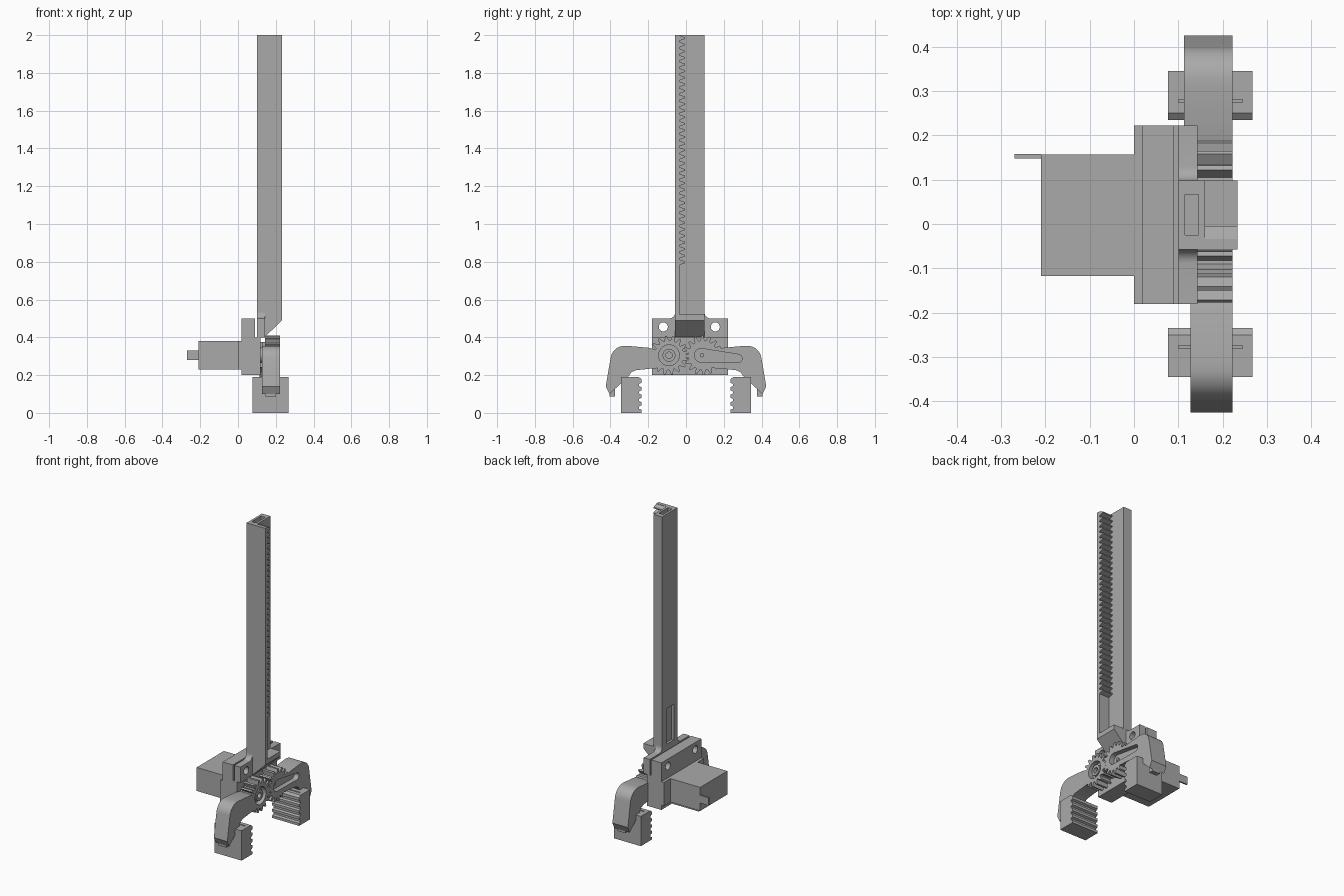
import bpy, bmesh, math
from mathutils import Vector

if "Cube" in bpy.data.objects:
    bpy.data.objects.remove(bpy.data.objects["Cube"], do_unlink=True)

grey = bpy.data.materials.new("plain_grey")
grey.use_nodes = True
grey.diffuse_color = (0.4, 0.4, 0.4, 1)
grey.node_tree.nodes["Principled BSDF"].inputs["Base Color"].default_value = (0.4, 0.4, 0.4, 1)


def prism(name, points, axis, lo, hi):
    """Extrude a 2D outline along one axis; the outline uses the other two in order."""
    place = {"x": lambda a, b, c: (c, a, b),
             "y": lambda a, b, c: (a, c, b),
             "z": lambda a, b, c: (a, b, c)}[axis]
    bm = bmesh.new()
    face = bm.faces.new([bm.verts.new(place(a, b, lo)) for a, b in points])
    ext = bmesh.ops.extrude_face_region(bm, geom=[face])
    verts = [g for g in ext["geom"] if isinstance(g, bmesh.types.BMVert)]
    bmesh.ops.translate(bm, verts=verts, vec=Vector(place(0, 0, hi - lo)))
    bmesh.ops.recalc_face_normals(bm, faces=bm.faces)
    mesh = bpy.data.meshes.new(name)
    bm.to_mesh(mesh)
    bm.free()
    ob = bpy.data.objects.new(name, mesh)
    bpy.context.collection.objects.link(ob)
    mesh.materials.append(grey)
    return ob


def box(name, x0, x1, y0, y1, z0, z1):
    return prism(name, [(x0, y0), (x1, y0), (x1, y1), (x0, y1)], "z", z0, z1)


def arc(cy, cz, r, a0=0, a1=360, n=28):
    full = a1 - a0 == 360
    angles = [math.radians(a0 + (a1 - a0) * i / (n if full else n - 1)) for i in range(n)]
    return [(cy + r * math.cos(a), cz + r * math.sin(a)) for a in angles]


def combine(ob, other, operation="DIFFERENCE"):
    mod = ob.modifiers.new("cut", "BOOLEAN")
    mod.operation, mod.object, mod.solver = operation, other, "EXACT"
    bpy.ops.object.select_all(action="DESELECT")
    bpy.context.view_layer.objects.active = ob
    ob.select_set(True)
    bpy.ops.object.modifier_apply(modifier=mod.name)
    bpy.data.objects.remove(other, do_unlink=True)


def smooth(ob):
    bpy.ops.object.select_all(action="DESELECT")
    bpy.context.view_layer.objects.active = ob
    ob.select_set(True)
    bpy.ops.object.shade_smooth_by_angle(angle=math.radians(30))


# Column: back wall with an end slot
wall = box("column_wall", 0.1, 0.16, -0.057, 0.098, 0.5, 2)
combine(wall, box("slot_cutter", 0.115, 0.145, -0.025, 0.067, 1.75, 2.1))
combine(wall, box("recess_cutter", 0.08, 0.115, -0.02, 0.05, 0.53, 0.76))

# Column: toothed rack leg
pitch, count, rack_start = 0.0349, 35, 0.78
rack = [(-0.057, 0.5), (-0.034, 0.5), (-0.034, rack_start)]
for i in range(count):
    z = rack_start + i * pitch
    rack += [(-0.034, z + 0.1 * pitch), (-0.004, z + 0.4 * pitch),
             (-0.004, z + 0.6 * pitch), (-0.034, z + 0.9 * pitch)]
rack += [(-0.034, 2), (-0.057, 2)]
prism("rack_leg", rack, "x", 0.16, 0.233)

# Sloped foot under the column
prism("column_foot", [(0.1, 0.4), (0.14, 0.4), (0.233, 0.49), (0.233, 0.52), (0.1, 0.52)],
      "y", -0.057, 0.098)

# Mount: lower block, rear plate, and front plate with fillets beside the column
box("mount_block", 0.018, 0.12, -0.18, 0.222, 0.2, 0.4)
rear = box("mount_rear_plate", 0.018, 0.09, -0.18, 0.222, 0.4, 0.5)
front = prism("mount_front_plate",
              [(-0.18, 0.4), (0.222, 0.4), (0.222, 0.5)] + arc(0.13, 0.532, 0.032, 270, 180, 7)
              + arc(-0.089, 0.532, 0.032, 0, -90, 7) + [(-0.18, 0.5)], "x", 0.1, 0.143)
for plate in (rear, front):
    for y in (-0.12, 0.155):
        combine(plate, prism("hole_cutter", arc(y, 0.455, 0.024, n=20), "x", 0, 0.2))
    smooth(plate)

# Motor body, flange and cable tab
box("motor_body", -0.21, 0.0, -0.117, 0.157, 0.23, 0.38)
box("motor_flange", 0.0, 0.018, -0.18, 0.222, 0.23, 0.38)
box("motor_tab", -0.27, -0.21, 0.148, 0.158, 0.28, 0.33)

# Gears, curved arms and gripping pads, one set per side
teeth, gear_z = 16, 0.305
for side, label in ((-1, "front"), (1, "back")):
    cy = 0.09
    outline = []
    for i in range(teeth):
        for r, f in ((0.078, 0.0), (0.078, 0.25), (0.104, 0.45), (0.104, 0.7)):
            a = math.tau * (i + f + (0.5 if side > 0 else 0)) / teeth
            outline.append((side * (cy + r * math.cos(a)), gear_z + r * math.sin(a)))
    gear = prism(label + "_gear", outline, "x", 0.143, 0.222)

    arm_shape = [(0.09, 0.24), (0.09, 0.375), (0.16, 0.335), (0.2, 0.345), (0.31, 0.355)]
    arm_shape += arc(0.325, 0.28, 0.075, 85, 8, 9)
    arm_shape += [(0.425, 0.14), (0.405, 0.1), (0.305, 0.192), (0.29, 0.215),
                  (0.265, 0.226), (0.18, 0.235)]
    arm = prism(label + "_arm", [(side * y, z) for y, z in arm_shape], "x",
                0.113 if side > 0 else 0.127, 0.222)
    combine(arm, gear, "UNION")

    if side > 0:
        # Teardrop horn pocket
        pocket = arc(0.08, 0.305, 0.036, 85, 265, 14) + arc(0.275, 0.288, 0.022, -95, 85, 12)
        combine(arm, prism("pocket_cutter", pocket, "x", 0.19, 0.3))
        prism("pocket_screw", arc(0.085, 0.305, 0.011, n=16), "x", 0.18, 0.2)
    else:
        # Bearing recess with a collar and bore
        combine(arm, prism("recess_cutter", arc(-cy, gear_z, 0.055), "x", 0.19, 0.3))
        collar = prism("pivot_collar", arc(-cy, gear_z, 0.034), "x", 0.18, 0.215)
        combine(collar, prism("bore_cutter", arc(-cy, gear_z, 0.017), "x", 0.195, 0.3))
        smooth(collar)
    smooth(arm)
    prism(label + "_axle", arc(side * cy, gear_z, 0.04), "x", 0.1, 0.15)

    # Pad with a rippled gripping face and a thin slot in its top
    pad_shape = [(0.345, 0), (0.345, 0.19), (0.25, 0.19), (0.235, 0.178)]
    for i in range(4):
        z = 0.16 - i * 0.04
        pad_shape += [(0.235, z), (0.248, z - 0.006), (0.248, z - 0.018), (0.235, z - 0.024)]
    pad_shape.append((0.235, 0))
    pad = prism(label + "_pad", [(side * y, z) for y, z in pad_shape], "x", 0.077, 0.267)
    ys = sorted((side * 0.274, side * 0.281))
    combine(pad, box("pad_slot_cutter", 0.1, 0.245, *ys, 0.15, 0.25))
    # Small ridge at the arm tip
    ys = sorted((side * 0.375, side * 0.405))
    box(label + "_tip_ridge", 0.145, 0.2, *ys, 0.088, 0.13)
